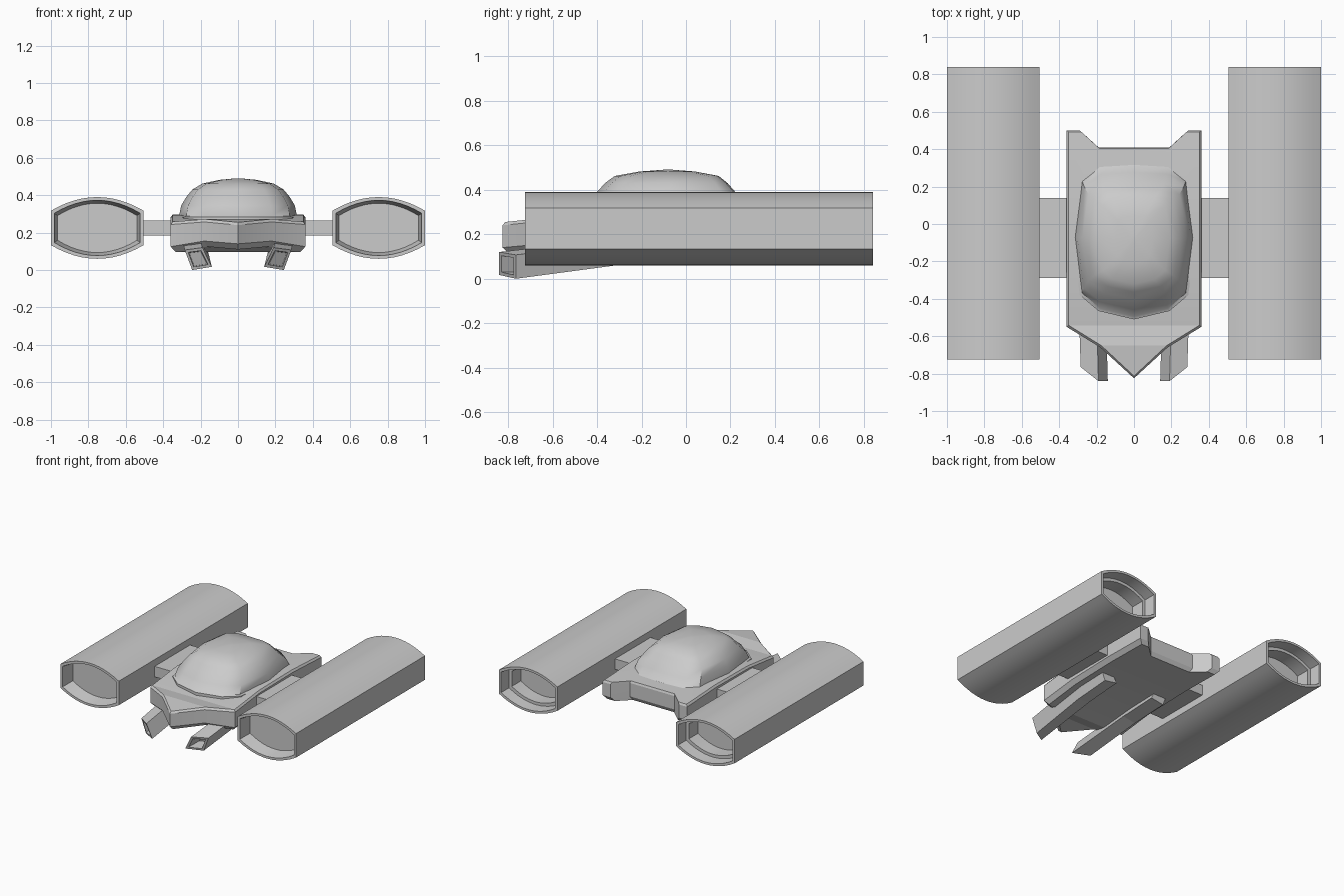
import bpy, bmesh
from math import radians

if "Cube" in bpy.data.objects:
    bpy.data.objects.remove(bpy.data.objects["Cube"])


def make(name, verts, faces, angle=25):
    """Mesh object with outward normals and smooth shading under an angle."""
    me = bpy.data.meshes.new(name)
    me.from_pydata(verts, [], faces)
    bm = bmesh.new()
    bm.from_mesh(me)
    bmesh.ops.recalc_face_normals(bm, faces=bm.faces)
    bm.to_mesh(me)
    bm.free()
    ob = bpy.data.objects.new(name, me)
    bpy.context.collection.objects.link(ob)
    bpy.ops.object.select_all(action='DESELECT')
    ob.select_set(True)
    bpy.context.view_layer.objects.active = ob
    if angle:
        bpy.ops.object.shade_smooth_by_angle(angle=radians(angle))
    return ob


def loft(name, rings, caps=None, angle=25):
    """Skin closed rings of equal length; caps lists index loops for the ends."""
    n = len(rings[0])
    verts = [v for r in rings for v in r]
    faces = [(k * n + i, k * n + (i + 1) % n, (k + 1) * n + (i + 1) % n, (k + 1) * n + i)
             for k in range(len(rings) - 1) for i in range(n)]
    last = (len(rings) - 1) * n
    for loop in caps or [range(n)]:
        faces.append(tuple(loop))
        faces.append(tuple(last + i for i in loop))
    return make(name, verts, faces, angle)


# Engine nacelles: pill-like section, recessed front and stepped rear opening
def engine_ring(s, y, o):
    half, side, arc, n = 0.2475 - o, 0.092 - o * 0.75, 0.073 - o * 0.2, 12
    top = [(half * (1 - 2 * i / n), side + arc * (1 - (1 - 2 * i / n) ** 2)) for i in range(n + 1)]
    prof = top + [(-x, -z) for x, z in top]
    return [(s * (0.7525 + x), y, 0.225 + z) for x, z in prof]


F, B = -0.725, 0.84
for s, side in ((1, 'right'), (-1, 'left')):
    steps = [(F + 0.1, 0.035), (F, 0.018), (F, 0), (B, 0), (B, 0.018),
             (B - 0.09, 0.022), (B - 0.09, 0.045), (B - 0.2, 0.045)]
    loft(side + '_engine', [engine_ring(s, y, o) for y, o in steps])

    # Strut joining hull and engine
    def rect(x):
        return [(s * x, y, z) for y, z in ((-0.29, 0.185), (0.14, 0.185), (0.14, 0.265), (-0.29, 0.265))]
    loft(side + '_strut', [rect(0.3), rect(0.515)], angle=0)

    # Slanted underslung gun with hollow oblique muzzle
    sec = [(0.285, 0.107), (0.19, 0.12), (0.14, 0.017), (0.245, 0.0)]
    ys = [-0.765, -0.84, -0.84, -0.765]
    cx, cz = 0.215, 0.061

    def gun(k, dy):
        return [(s * (cx + (x - cx) * k), -0.8025 + (y + 0.8025) * k + dy, cz + (z - cz) * k)
                for (x, z), y in zip(sec, ys)]

    def station(y, dx, dz):
        return [(s * (x + dx), y, z + dz) for x, z in sec]
    loft(side + '_gun', [gun(0.65, 0.12), gun(0.72, 0), gun(1, 0),
                         station(-0.3, 0.015, 0.062), station(0.0, 0.02, 0.08)], angle=0)

# Hull: arrow-nosed slab with notched tail; half outline (x, y, deck z, band bottom z)
half = [(0, -0.825, 0.255, 0.14), (0.18, -0.66, 0.272, 0.155), (0.36, -0.55, 0.258, 0.125),
        (0.36, -0.25, 0.292, 0.16), (0.36, 0.15, 0.297, 0.17), (0.36, 0.50, 0.28, 0.165),
        (0.29, 0.50, 0.28, 0.165), (0.19, 0.41, 0.283, 0.165)]
outline = half + [(-x, y, t, b) for x, y, t, b in half[:0:-1]]


def hull_ring(k, dz, lower):
    return [(x * k, y * (k + 1) / 2, (b if lower else t) + dz) for x, y, t, b in outline]


strips = [(0, 1, 14), (1, 2, 13, 14), (2, 3, 12, 13), (3, 4, 11, 12), (4, 7, 8, 11),
          (4, 5, 6, 7), (11, 8, 9, 10)]
loft('hull', [hull_ring(0.92, -0.03, True), hull_ring(1, 0, True),
              hull_ring(1, -0.015, False), hull_ring(0.97, 0, False)], strips, angle=12)

# Canopy dome: faceted plan outline, rings shrinking to the crown
plan = [(0, -0.51), (0.19, -0.465), (0.29, -0.38), (0.33, -0.07), (0.29, 0.24), (0.19, 0.315), (0, 0.325)]
plan += [(-x, y) for x, y in plan[5:0:-1]]


def dome_ring(kx, ky, z):
    return [(x * kx, -0.08 + (y + 0.08) * ky, z) for x, y in plan]


loft('canopy', [dome_ring(*r) for r in (
    (1, 1, 0.22), (1, 1, 0.284), (0.955, 0.965, 0.29), (0.92, 0.88, 0.345), (0.84, 0.745, 0.39),
    (0.74, 0.66, 0.43), (0.58, 0.56, 0.462), (0.3, 0.3, 0.482), (0.05, 0.05, 0.49))], angle=38)
